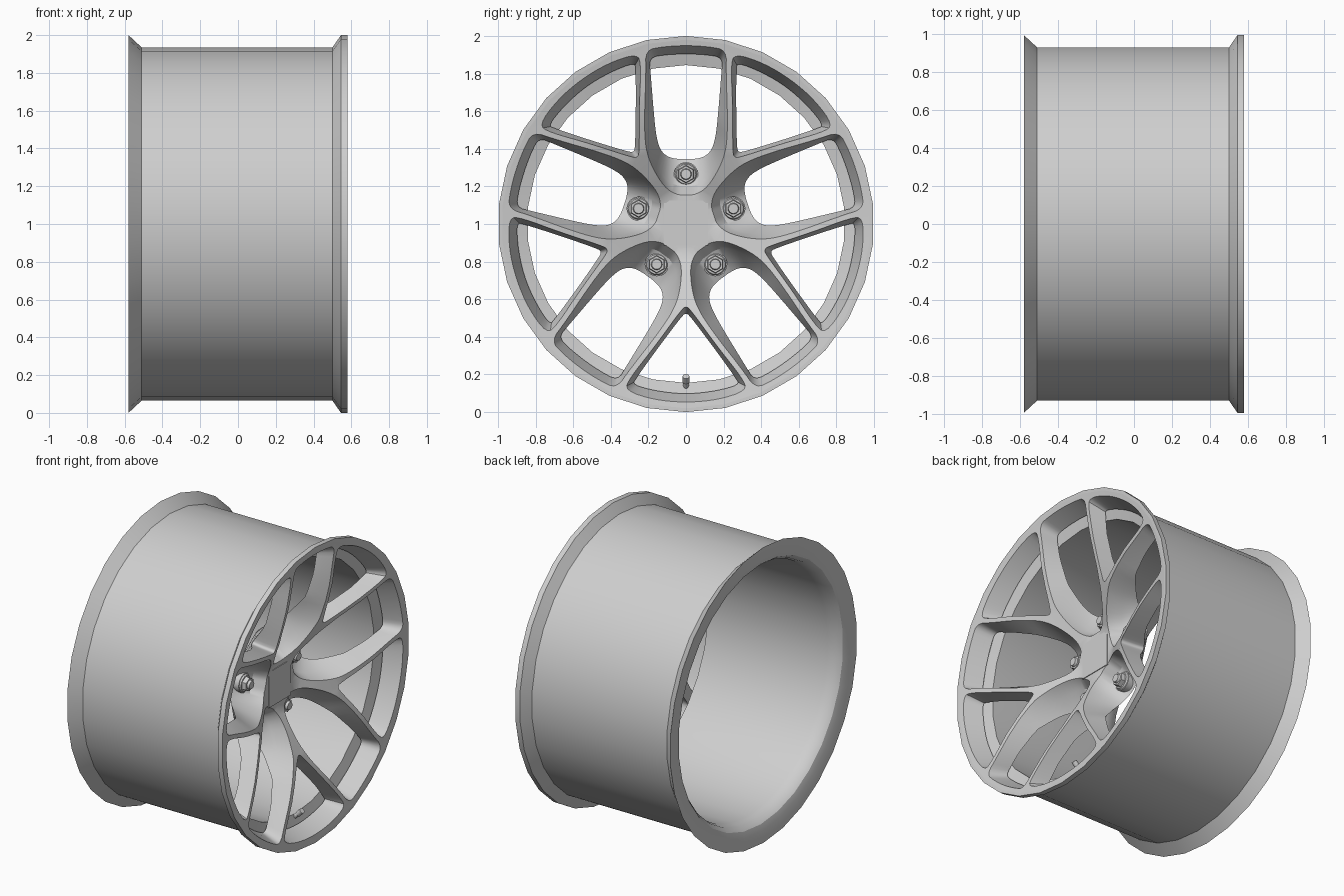
import bpy, bmesh, math
from mathutils import Vector, Matrix

if "Cube" in bpy.data.objects:
    bpy.data.objects.remove(bpy.data.objects["Cube"])

metal = bpy.data.materials.new("light_grey_metal")
metal.use_nodes = True
GREY = (0.62, 0.62, 0.62, 1)
metal.diffuse_color = GREY
metal.node_tree.nodes["Principled BSDF"].inputs["Base Color"].default_value = GREY

SIDES = 30
HUB_Z = 1.0
BOLT_R = 0.265


def place(x, t, r, angle):
    """Wheel coordinates: x along the axle, r along a spoke direction, t sideways."""
    c, s = math.cos(angle), math.sin(angle)
    return Vector((x, r * c - t * s, HUB_Z + r * s + t * c))


def finish(bm, name, degrees=32):
    bmesh.ops.recalc_face_normals(bm, faces=bm.faces)
    mesh = bpy.data.meshes.new(name)
    bm.to_mesh(mesh)
    bm.free()
    obj = bpy.data.objects.new(name, mesh)
    obj.data.materials.append(metal)
    bpy.context.collection.objects.link(obj)
    bpy.ops.object.select_all(action="DESELECT")
    obj.select_set(True)
    bpy.context.view_layer.objects.active = obj
    bpy.ops.object.shade_smooth_by_angle(angle=math.radians(degrees))


def circle(bm, x, r, sides):
    return [bm.verts.new(place(x, 0, r, math.pi / 2 + math.tau * i / sides))
            for i in range(sides)]


def bridge(bm, a, b):
    """Join two loops of equal length with quads."""
    n = len(a)
    for i in range(n):
        j = (i + 1) % n
        bm.faces.new((a[i], a[j], b[j], b[i]))


def fill(bm, loops, profile):
    """Fill between flat loops, then lift the points onto the (r, x) profile."""
    edges = []
    for loop in loops:
        for a, b in zip(loop, loop[1:] + loop[:1]):
            edges.append(bm.edges.new((a, b)))
    bmesh.ops.triangle_fill(bm, use_beauty=True, use_dissolve=False, edges=edges,
                            normal=(1, 0, 0))
    for loop in loops:
        for v in loop:
            v.co.x = height(profile, math.hypot(v.co.y, v.co.z - HUB_Z))


def rod(bm, start, end, radius, sides, tip=None):
    """Add a straight cylinder between two points."""
    axis = end - start
    turn = axis.to_track_quat("Z", "Y").to_matrix().to_4x4()
    bmesh.ops.create_cone(bm, cap_ends=True, segments=sides, radius1=radius,
                          radius2=radius if tip is None else tip, depth=axis.length,
                          matrix=Matrix.Translation((start + end) / 2) @ turn)


def height(profile, r):
    """Interpolate x on an (r, x) profile."""
    for (r0, x0), (r1, x1) in zip(profile, profile[1:]):
        if r <= r1:
            return x0 + (x1 - x0) * (r - r0) / (r1 - r0)
    return profile[-1][1]


def outline(half):
    """Mirror half an outline and round its corners by corner cutting."""
    pts = half + [(-t, r) for t, r in reversed(half[1:-1])]
    pts = [Vector(p) for p in pts]
    for _ in range(2):
        cut = []
        for p, q in zip(pts, pts[1:] + pts[:1]):
            cut += [p.lerp(q, 0.25), p.lerp(q, 0.75)]
        pts = cut
    return pts


# Thick rim barrel with both flanges, a front ledge and a rounded rear lip
bm = bmesh.new()
BARREL = [(1.0, -0.58), (0.935, -0.51), (0.935, 0.50), (1.0, 0.545), (1.0, 0.58),
          (0.98, 0.579), (0.929, 0.50), (0.922, 0.445), (0.845, 0.425), (0.845, -0.47),
          (0.855, -0.53), (0.88, -0.56), (0.92, -0.573)]
rings = [circle(bm, x, r, SIDES) for r, x in BARREL]
for a, b in zip(rings, rings[1:] + rings[:1]):
    bridge(bm, a, b)
finish(bm, "rim_barrel")

# Concave disc with ten windows that leave ten spokes
FRONT = [(0, 0.31), (0.165, 0.31), (0.3, 0.385), (0.45, 0.46), (0.58, 0.503),
         (0.7, 0.535), (0.9, 0.568), (0.98, 0.579)]
BACK = [(0, 0.16), (0.34, 0.17), (0.45, 0.28), (0.58, 0.39), (0.75, 0.44),
        (0.9, 0.455), (0.923, 0.455)]

WIDE_FRONT = [(0, 0.95), (0.12, 0.943), (0.215, 0.925), (0.213, 0.80), (0.222, 0.55),
              (0.215, 0.40), (0.18, 0.30), (0.115, 0.195), (0.05, 0.155), (0, 0.155)]
WIDE_BACK = [(0, 0.905), (0.11, 0.90), (0.195, 0.885), (0.188, 0.80), (0.168, 0.55),
             (0.155, 0.45), (0.135, 0.39), (0.095, 0.355), (0.04, 0.345), (0, 0.345)]
NARROW_FRONT = [(0, 0.44), (0.02, 0.45), (0.165, 0.65), (0.30, 0.82),
                (0.325, 0.885), (0.17, 0.935), (0, 0.95)]
NARROW_BACK = [(0, 0.475), (0.018, 0.485), (0.15, 0.66), (0.265, 0.82),
               (0.285, 0.855), (0.15, 0.89), (0, 0.905)]

WIDE_ANGLES = [math.pi / 2 + math.tau * i / 5 for i in range(5)]
bm = bmesh.new()
front_loops = [circle(bm, 0, 0.98, SIDES)]
back_loops = [circle(bm, 0, 0.923, SIDES)]
window_walls = []


def add_window(front_half, back_half, angle):
    front, middle, back = [], [], []
    for p, q in zip(outline(front_half), outline(back_half)):
        m = p.lerp(q, min(0.55, max(0.25, p.length)))
        xf, xb = height(FRONT, p.length), height(BACK, q.length)
        front.append(bm.verts.new(place(0, p.x, p.y, angle)))
        middle.append(bm.verts.new(place(xf + (xb - xf) * 0.55, m.x, m.y, angle)))
        back.append(bm.verts.new(place(0, q.x, q.y, angle)))
    front_loops.append(front)
    back_loops.append(back)
    window_walls.append((front, middle, back))


for a in WIDE_ANGLES:
    add_window(WIDE_FRONT, WIDE_BACK, a)
    add_window(NARROW_FRONT, NARROW_BACK, a + math.pi / 5)
hub = circle(bm, 0, 0.13, 20)
front_loops.append(hub)
fill(bm, front_loops, FRONT)
fill(bm, back_loops, BACK)
bm.faces.new(hub)
shoulder = circle(bm, 0.50, 0.926, SIDES)
bridge(bm, front_loops[0], shoulder)
bridge(bm, shoulder, back_loops[0])
for front, middle, back in window_walls:
    bridge(bm, front, middle)
    bridge(bm, middle, back)
finish(bm, "spoke_disc")

# Wheel bolts: round seat, washer, hexagon head and stud end
for i, a in enumerate(WIDE_ANGLES):
    bm = bmesh.new()
    for x0, x1, radius, tip, sides in ((0.17, 0.226, 0.064, 0.064, 24),
                                       (0.226, 0.236, 0.058, 0.052, 24),
                                       (0.236, 0.264, 0.048, 0.044, 6),
                                       (0.264, 0.28, 0.030, 0.026, 16)):
        rod(bm, place(x0, 0, BOLT_R, a), place(x1, 0, BOLT_R, a), radius, sides, tip)
    finish(bm, f"wheel_bolt_{i + 1}")

# Square centre plate
bm = bmesh.new()
bmesh.ops.create_cube(bm, size=1, matrix=Matrix.Translation((0.311, 0, HUB_Z + 0.005))
                      @ Matrix.Diagonal((0.008, 0.235, 0.24, 1)))
finish(bm, "centre_plate")

# Tyre valve at the bottom of the rim
bm = bmesh.new()
down = -math.pi / 2
base, neck, tip = (place(x, 0, r, down) for x, r in ((0.40, 0.88), (0.45, 0.84), (0.48, 0.81)))
rod(bm, base, neck, 0.02, 12, 0.012)
rod(bm, neck, tip, 0.018, 12)
finish(bm, "tyre_valve")
